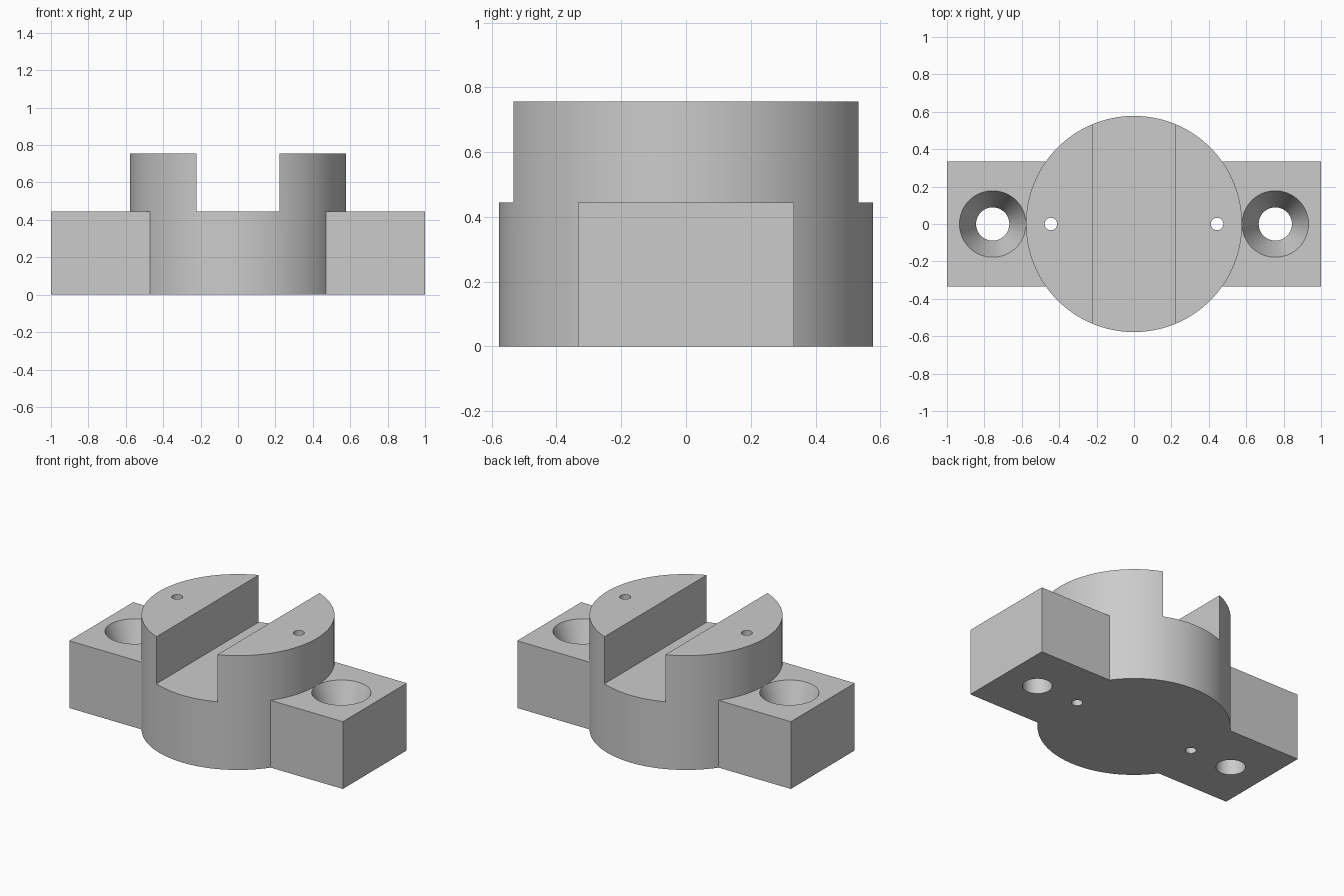
import bpy
import bmesh
import math
from mathutils import Matrix, Vector

if "Cube" in bpy.data.objects:
    bpy.data.objects.remove(bpy.data.objects["Cube"], do_unlink=True)

MM = 2 / 45                      # the part is 45 units long
BASE_H, FULL_H = 10 * MM, 17 * MM
DISC_R = 13 * MM
SLOT_W = 10 * MM
SCREW_X, PIN_X = 17 * MM, 10 * MM

grey = bpy.data.materials.new("plain grey")
grey.use_nodes = True
grey.diffuse_color = (0.6, 0.6, 0.6, 1)
grey.node_tree.nodes["Principled BSDF"].inputs["Base Color"].default_value = (0.6, 0.6, 0.6, 1)


def make_object(name, bm):
    bmesh.ops.recalc_face_normals(bm, faces=bm.faces)
    mesh = bpy.data.meshes.new(name)
    bm.to_mesh(mesh)
    bm.free()
    mesh.materials.append(grey)
    obj = bpy.data.objects.new(name, mesh)
    bpy.context.collection.objects.link(obj)
    return obj


def box(name, low, high):
    low, high = Vector(low), Vector(high)
    bm = bmesh.new()
    bmesh.ops.create_cube(bm, size=1, matrix=Matrix.Translation((low + high) / 2)
                          @ Matrix.Diagonal((*(high - low), 1)))
    return make_object(name, bm)


def lathe(name, x, profile, sides):
    """Solid of revolution around a vertical axis; profile is (radius, z) pairs."""
    bm = bmesh.new()
    rings = []
    for r, z in profile:
        angles = [math.tau * i / sides for i in range(sides)]
        rings.append([bm.verts.new((x + r * math.cos(a), r * math.sin(a), z)) for a in angles])
    for low, high in zip(rings, rings[1:]):
        for i in range(sides):
            j = (i + 1) % sides
            bm.faces.new((low[i], low[j], high[j], high[i]))
    bm.faces.new(rings[0])
    bm.faces.new(rings[-1])
    return make_object(name, bm)


def combine(target, tool, operation):
    mod = target.modifiers.new(operation.title(), "BOOLEAN")
    mod.operation, mod.solver, mod.object = operation, "EXACT", tool
    bpy.ops.object.select_all(action="DESELECT")
    bpy.context.view_layer.objects.active = target
    target.select_set(True)
    bpy.ops.object.modifier_apply(modifier=mod.name)
    bpy.data.objects.remove(tool, do_unlink=True)


# Round centre body with the slot running front to back
body = lathe("slotted_mount", 0, [(DISC_R, 0), (DISC_R, FULL_H)], 128)
combine(body, box("slot_cutter", (-SLOT_W / 2, -1, BASE_H), (SLOT_W / 2, 1, 1)), "DIFFERENCE")

for side in (-1, 1):
    # Side flange with a countersunk screw hole
    ends = sorted((side * 0.3, side))
    flange = box("flange", (ends[0], -7.5 * MM, 0), (ends[1], 7.5 * MM, BASE_H))
    hole_r, sink_r, sink_depth, over = 2 * MM, 4 * MM, 5 * MM, 0.05
    slope = (sink_r - hole_r) / sink_depth
    screw = lathe("screw_cutter", side * SCREW_X,
                  [(hole_r, -over), (hole_r, BASE_H - sink_depth),
                   (sink_r + slope * over, BASE_H + over)], 64)
    combine(flange, screw, "DIFFERENCE")
    combine(body, flange, "UNION")

    # Narrow pin hole through the raised cheek
    pin_r = 0.75 * MM
    combine(body, lathe("pin_cutter", side * PIN_X, [(pin_r, -0.1), (pin_r, 1)], 32), "DIFFERENCE")

# Smooth round walls, keep machined edges sharp
bpy.ops.object.select_all(action="DESELECT")
body.select_set(True)
bpy.context.view_layer.objects.active = body
bpy.ops.object.shade_smooth_by_angle(angle=math.radians(15))
